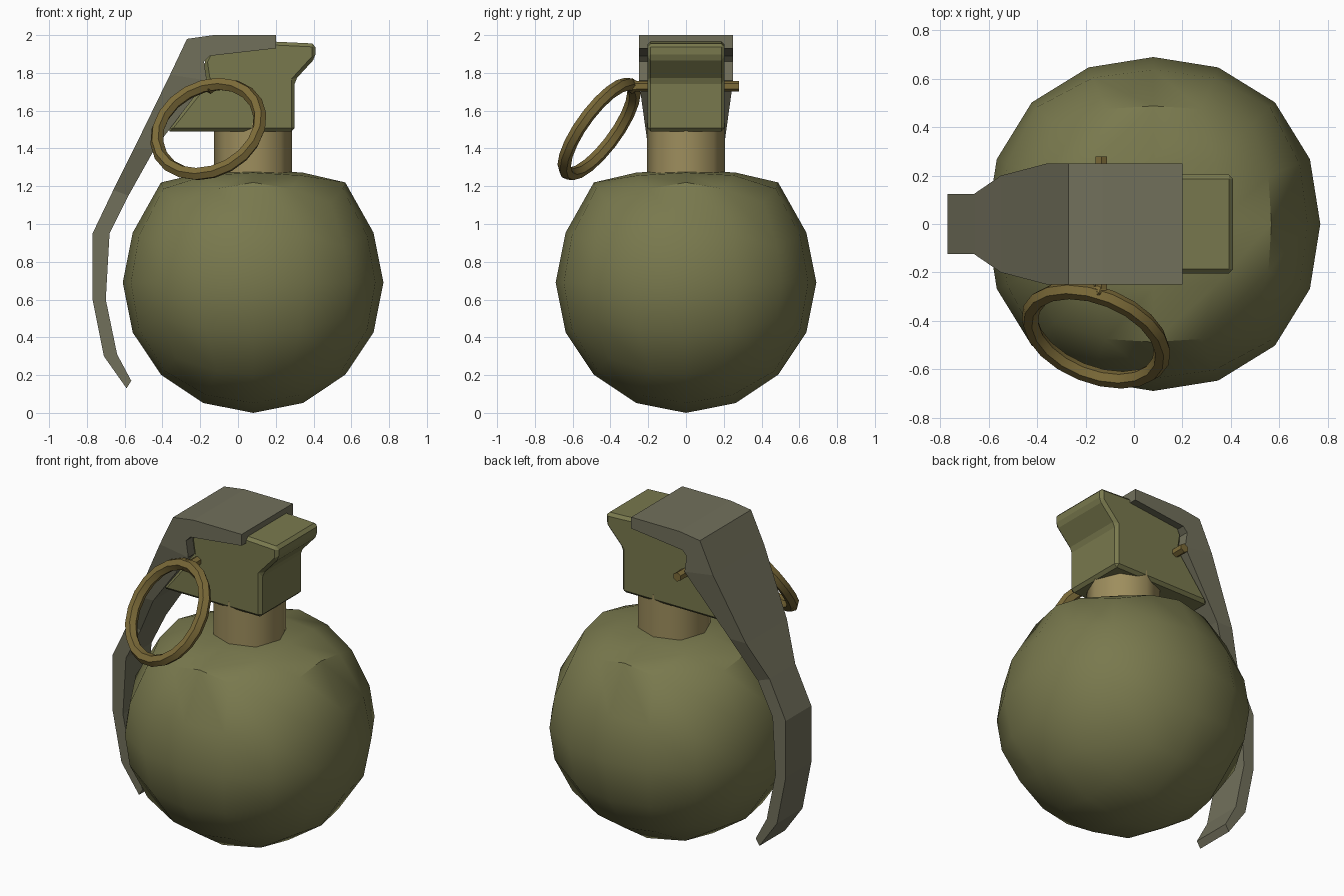
import bpy, bmesh, math
from mathutils import Vector

if "Cube" in bpy.data.objects:
    bpy.data.objects.remove(bpy.data.objects["Cube"])


def material(name, rgb):
    m = bpy.data.materials.new(name)
    m.diffuse_color = (*rgb, 1)
    m.use_nodes = True
    m.node_tree.nodes["Principled BSDF"].inputs["Base Color"].default_value = m.diffuse_color
    return m


OLIVE = material("olive", (0.19, 0.19, 0.075))
STEEL = material("steel", (0.165, 0.16, 0.105))
TAN = material("tan", (0.34, 0.27, 0.11))
BRASS = material("brass", (0.20, 0.145, 0.04))


def finish(ob, name, mat, smooth=None):
    ob.name = name
    ob.data.materials.append(mat)
    if smooth:
        bpy.ops.object.select_all(action='DESELECT')
        ob.select_set(True)
        bpy.context.view_layer.objects.active = ob
        bpy.ops.object.shade_smooth_by_angle(angle=math.radians(smooth))
    return ob


def from_bmesh(bm, name, mat, smooth=None):
    bmesh.ops.recalc_face_normals(bm, faces=bm.faces)
    me = bpy.data.meshes.new(name)
    bm.to_mesh(me)
    bm.free()
    ob = bpy.data.objects.new(name, me)
    bpy.context.collection.objects.link(ob)
    return finish(ob, name, mat, smooth)


# Body: cube with four segments per edge, pushed out to a sphere, top flattened
bm = bmesh.new()
bmesh.ops.create_cube(bm, size=2)
bmesh.ops.subdivide_edges(bm, edges=bm.edges[:], cuts=3, use_grid_fill=True)
for v in bm.verts:
    d = Vector([math.tan(c * math.pi / 4) for c in v.co]).normalized()
    p = d * 0.69
    if d.z > 0.5:
        p.z = 1.22 - 0.69 + (d.z - 0.707) * 0.07 / 0.293 if d.z > 0.7 else p.z * 1.06
    if abs(d.z) < 0.6 or d.z > 0.6:
        r = 1 + 0.03 * math.sin(2 * math.atan2(d.y, d.x)) ** 2
        p.x *= r
        p.y *= r
    v.co = p + Vector((0.08, 0, 0.69))
from_bmesh(bm, "body", OLIVE, 40)

# Neck
bpy.ops.mesh.primitive_cylinder_add(vertices=8, radius=0.207, depth=0.35, location=(0.08, 0, 1.36),
                                    rotation=(0, 0, 0))
finish(bpy.context.object, "neck", TAN, 50)

# Fuze head: side profile extruded across y
profile = [(-0.38, 1.49), (0.30, 1.49), (0.30, 1.76), (0.41, 1.88), (0.41, 1.955),
           (0.2, 1.965), (-0.155, 1.91), (-0.18, 1.86), (-0.165, 1.76)]
bm = bmesh.new()
face = bm.faces.new([bm.verts.new((x, -0.205, z)) for x, z in profile])
ext = bmesh.ops.extrude_face_region(bm, geom=[face])
bmesh.ops.translate(bm, vec=(0, 0.41, 0),
                    verts=[g for g in ext['geom'] if isinstance(g, bmesh.types.BMVert)])
head = from_bmesh(bm, "fuze_head", OLIVE)
bev = head.modifiers.new("bevel", 'BEVEL')
bev.width = 0.018
bev.segments = 1

# Lever: cross-sections as (outer x, z, inner x, z, half width)
sections = [(0.2, 2.0, 0.2, 1.93, 0.25), (-0.13, 2.0, -0.15, 1.89, 0.25),
            (-0.27, 1.98, -0.18, 1.86, 0.25), (-0.36, 1.79, -0.165, 1.76, 0.25),
            (-0.55, 1.4, -0.44, 1.4, 0.2), (-0.66, 1.18, -0.58, 1.15, 0.125),
            (-0.77, 0.95, -0.68, 0.95, 0.125), (-0.77, 0.6, -0.70, 0.6, 0.125),
            (-0.71, 0.3, -0.64, 0.31, 0.125), (-0.59, 0.13, -0.565, 0.17, 0.125)]
bm = bmesh.new()
rings = [[bm.verts.new(c) for c in ((ox, -w, oz), (ox, w, oz), (ix, w, iz), (ix, -w, iz))]
         for ox, oz, ix, iz, w in sections]
for a, b in zip(rings, rings[1:]):
    for i in range(4):
        j = (i + 1) % 4
        bm.faces.new((a[i], a[j], b[j], b[i]))
bm.faces.new(rings[0])
bm.faces.new(rings[-1])
from_bmesh(bm, "lever", STEEL)

# Safety pin through the head
bpy.ops.mesh.primitive_cylinder_add(vertices=6, radius=0.028, depth=0.57,
                                    location=(-0.135, -0.005, 1.73), rotation=(math.pi / 2, 0, 0))
finish(bpy.context.object, "safety_pin", BRASS)

# Pin loop
bpy.ops.mesh.primitive_ico_sphere_add(subdivisions=1, radius=0.042, location=(-0.145, -0.285, 1.73))
finish(bpy.context.object, "pin_knob", BRASS)

# Pull ring, tilted outward
tilt = Vector((-0.31, -0.765, 0.56)).to_track_quat('Z', 'Y').to_euler()
bpy.ops.mesh.primitive_torus_add(major_segments=20, minor_segments=6, major_radius=0.288,
                                 minor_radius=0.036, location=(-0.157, -0.46, 1.503), rotation=tilt)
finish(bpy.context.object, "pull_ring", BRASS, 40)
